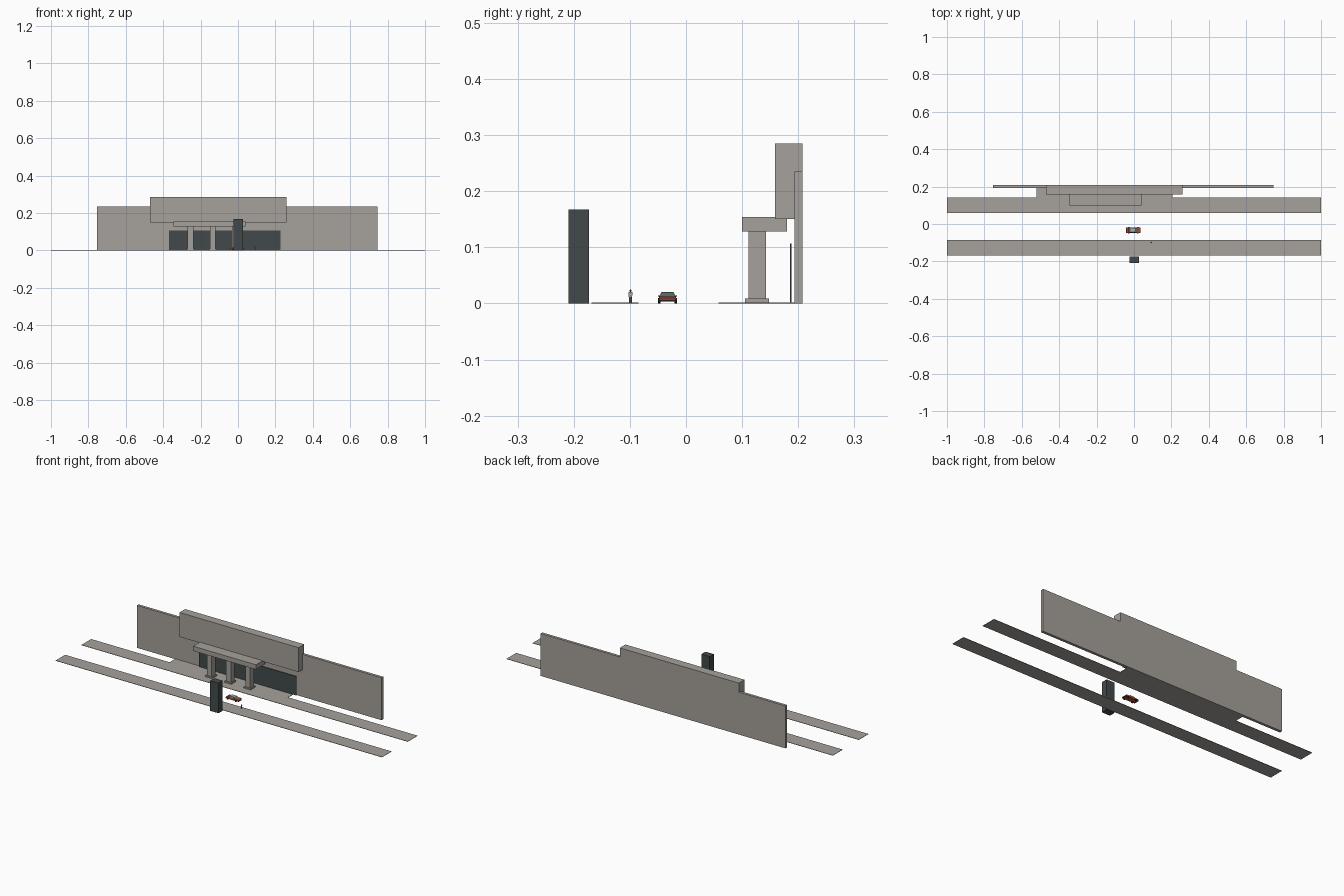
import bpy
import bmesh
from math import pi, cos, sin

old = bpy.data.objects.get("Cube")
if old:
    bpy.data.objects.remove(old)


def material(name, rgb):
    m = bpy.data.materials.new(name)
    m.use_nodes = True
    m.diffuse_color = (*rgb, 1)
    m.node_tree.nodes["Principled BSDF"].inputs["Base Color"].default_value = (*rgb, 1)
    return m


CONCRETE = material("warm_concrete", (0.38, 0.355, 0.325))
DARK = material("dark_slate", (0.055, 0.067, 0.072))
RED = material("car_red", (0.42, 0.06, 0.025))
BLACK = material("rubber_black", (0.012, 0.012, 0.013))
WINDOW = material("car_window", (0.13, 0.16, 0.16))
SILVER = material("light_grey", (0.42, 0.43, 0.42))


def finish(name, bm, mat):
    bmesh.ops.recalc_face_normals(bm, faces=bm.faces[:])
    mesh = bpy.data.meshes.new(name)
    bm.to_mesh(mesh)
    bm.free()
    mesh.materials.append(mat)
    obj = bpy.data.objects.new(name, mesh)
    bpy.context.collection.objects.link(obj)
    return obj


def box(name, x, y, z, mat):
    """Box from its (low, high) range on each axis."""
    bm = bmesh.new()
    bmesh.ops.create_cube(bm, size=1)
    for v in bm.verts:
        v.co = [r[0] if c < 0 else r[1] for c, r in zip(v.co, (x, y, z))]
    return finish(name, bm, mat)


def prism(name, outline, mid, half, mat, top_half=None):
    """Side outline in x and z, extruded along y, optionally narrower at the top."""
    top_half = top_half or half
    low = min(p[1] for p in outline)
    high = max(p[1] for p in outline)
    bm = bmesh.new()
    rings = []
    for side in (-1, 1):
        ring = []
        for x, z in outline:
            w = half + (top_half - half) * (z - low) / (high - low)
            ring.append(bm.verts.new((x, mid + side * w, z)))
        bm.faces.new(ring)
        rings.append(ring)
    n = len(outline)
    for i in range(n):
        j = (i + 1) % n
        bm.faces.new((rings[0][i], rings[0][j], rings[1][j], rings[1][i]))
    return finish(name, bm, mat)


# Building
box("back_wall", (-0.755, 0.745), (0.193, 0.208), (0, 0.235), CONCRETE)
box("upper_block", (-0.47, 0.26), (0.159, 0.208), (0.15, 0.285), CONCRETE)
box("canopy", (-0.345, 0.04), (0.1, 0.18), (0.128, 0.154), CONCRETE)
box("glass_front", (-0.37, 0.228), (0.185, 0.188), (0.002, 0.107), DARK)

# Columns with square footings
for i in range(3):
    cx = -0.254 + i * 0.118
    box(f"column_{i + 1}", (cx - 0.015, cx + 0.015), (0.111, 0.143), (0, 0.128), CONCRETE)
    box(f"column_base_{i + 1}", (cx - 0.021, cx + 0.021), (0.105, 0.148), (0, 0.009), CONCRETE)

# Pavements and the entrance apron
box("front_pavement", (-1, 1), (-0.168, -0.085), (0, 0.002), CONCRETE)
box("rear_pavement", (-1, 1), (0.058, 0.143), (0, 0.002), CONCRETE)
box("entrance_apron", (-0.52, 0.207), (0.143, 0.193), (0, 0.002), CONCRETE)

# Free-standing pylon
box("pylon", (-0.024, 0.027), (-0.209, -0.173), (0, 0.167), DARK)

# Car
CAR_X, CAR_Y = -0.004, -0.033


def along(points):
    return [(CAR_X + x, z) for x, z in points]


prism("car_body", along([(-0.038, 0.004), (0.038, 0.004), (0.039, 0.01), (0.035, 0.0125),
                         (-0.036, 0.013), (-0.039, 0.01)]), CAR_Y, 0.0155, RED)
prism("car_cabin", along([(-0.027, 0.0125), (0.022, 0.0125), (0.009, 0.0195),
                          (-0.017, 0.0195)]), CAR_Y, 0.0145, WINDOW, 0.011)
box("car_roof", (CAR_X - 0.017, CAR_X + 0.009), (CAR_Y - 0.011, CAR_Y + 0.011),
    (0.0195, 0.0203), SILVER)
for end, label in ((-1, "rear"), (1, "front")):
    ex = CAR_X + end * 0.0385
    box(f"car_{label}_bumper", (ex - 0.001, ex + 0.001), (CAR_Y - 0.014, CAR_Y + 0.014),
        (0.003, 0.006), BLACK)
    for side, hand in ((-1, "right"), (1, "left")):
        wx = CAR_X + end * 0.024
        wheel = [(wx + 0.005 * cos(a * pi / 6), 0.005 + 0.005 * sin(a * pi / 6)) for a in range(12)]
        prism(f"car_{label}_{hand}_wheel", wheel, CAR_Y + side * 0.0145, 0.0023, BLACK)
for side, hand in ((-1, "right"), (1, "left")):
    my = CAR_Y + side * 0.0158
    box(f"car_{hand}_mirror", (CAR_X + 0.014, CAR_X + 0.016), (my - 0.0012, my + 0.0012),
        (0.0125, 0.0145), BLACK)

# Pedestrian on the front pavement
PX, PY = 0.091, -0.099
for side, hand in ((-1, "right"), (1, "left")):
    ly = PY + side * 0.0014
    box(f"person_{hand}_leg", (PX - 0.0013, PX + 0.0013), (ly - 0.0011, ly + 0.0011),
        (0.002, 0.012), DARK)
prism("person_torso", [(PX - 0.0016, 0.011), (PX + 0.0016, 0.011), (PX + 0.002, 0.02),
                       (PX - 0.002, 0.02)], PY, 0.003, SILVER, 0.0036)
bm = bmesh.new()
bmesh.ops.create_icosphere(bm, subdivisions=2, radius=0.002)
bmesh.ops.translate(bm, verts=bm.verts[:], vec=(PX, PY, 0.0225))
finish("person_head", bm, DARK)
